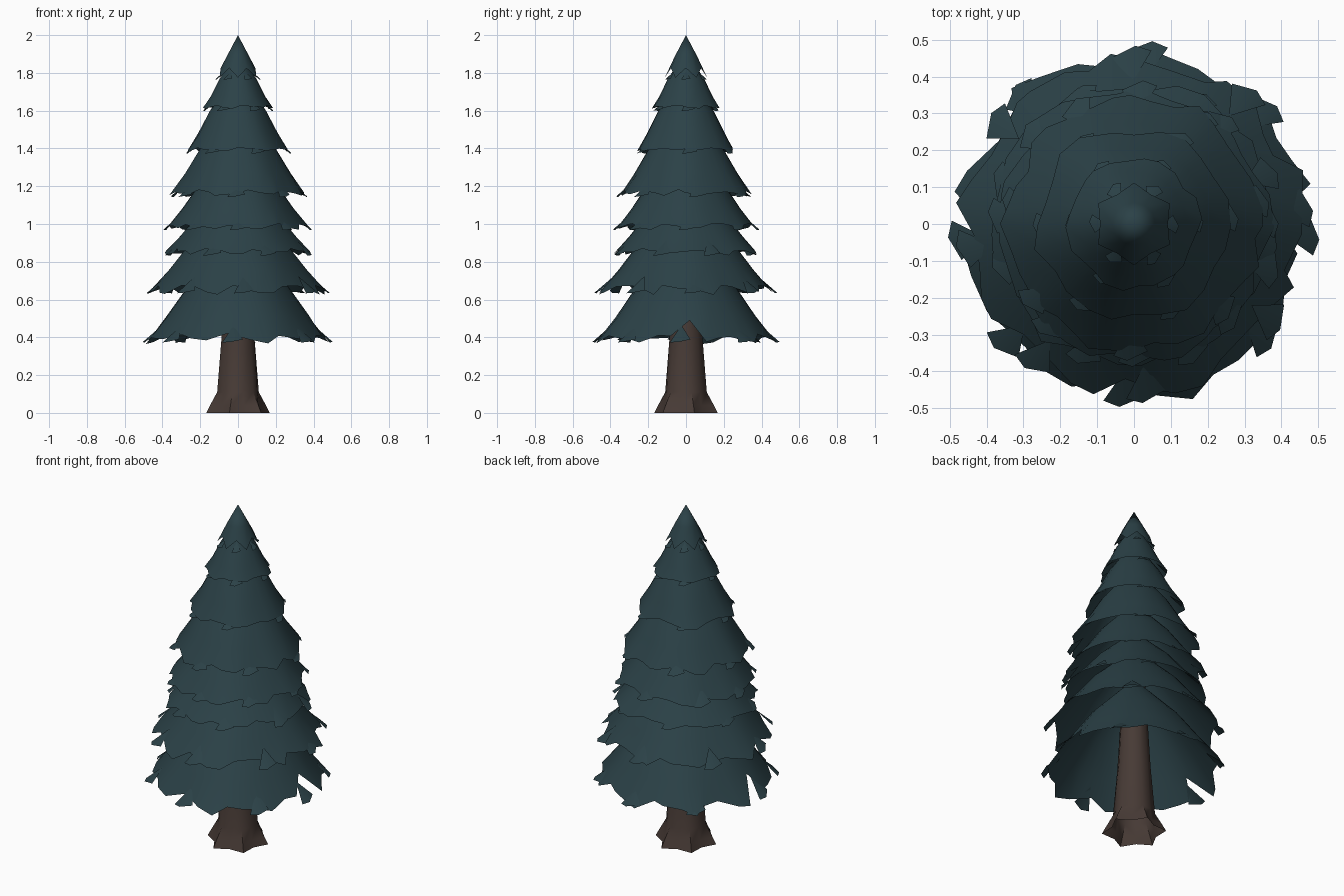
import bpy, bmesh, math, random
from mathutils import Vector

if "Cube" in bpy.data.objects:
    bpy.data.objects.remove(bpy.data.objects["Cube"])

random.seed(11)
TAU = math.tau


def material(name, rgb):
    m = bpy.data.materials.new(name)
    m.diffuse_color = (*rgb, 1)
    m.use_nodes = True
    m.node_tree.nodes["Principled BSDF"].inputs["Base Color"].default_value = m.diffuse_color
    return m


needles = material("dark teal needles", (0.024, 0.053, 0.063))
bark = material("brown bark", (0.063, 0.043, 0.036))


def finish(bm, name, mat):
    me = bpy.data.meshes.new(name)
    bm.to_mesh(me)
    bm.free()
    ob = bpy.data.objects.new(name, me)
    bpy.context.collection.objects.link(ob)
    me.materials.append(mat)
    bpy.context.view_layer.objects.active = ob
    ob.select_set(True)
    bpy.ops.object.shade_smooth_by_angle(angle=math.radians(50))
    ob.select_set(False)
    return ob


def polar(r, a, z):
    return Vector((r * math.cos(a), r * math.sin(a), z))


def bridge(bm, low, high):
    n = len(low)
    for i in range(n):
        j = (i + 1) % n
        bm.faces.new((low[i], low[j], high[j], high[i]))


# Trunk with a lobed root flare, open underneath
bm = bmesh.new()
N = 12
rings = []
for z, r, lobe in [(0, .152, .022), (.04, .135, .018), (.11, .110, .004),
                   (.40, .090, 0), (.85, .065, 0), (1.7, .015, 0)]:
    rings.append([bm.verts.new(polar(r + lobe * (1 if i % 2 == 0 else -1), TAU * i / N + .26, z))
                  for i in range(N)])
for a, b in zip(rings, rings[1:]):
    bridge(bm, a, b)
bm.faces.new(rings[-1])
finish(bm, "trunk", bark)


def tuft(bm, a, r, z, size):
    """Folded spray of needles lying just under the skirt, poking past its hem."""
    w = size / max(r, .05) * .6
    top = bm.verts.new(polar(r - size * 1.1, a, z + size * .95))
    left = bm.verts.new(polar(r - size * .12, a - w, z - size * .02))
    right = bm.verts.new(polar(r - size * .3, a + w, z + size * .15))
    mid = bm.verts.new(polar(r, a - w * .2, z))
    bm.faces.new((top, left, mid))
    bm.faces.new((top, mid, right))


def tier(name, z, r, height, tufts, turn, notch=False):
    """Open skirt of branches with a ragged, toothed hem."""
    bm = bmesh.new()
    n = 36 if r > .3 else 24
    teeth = [.02, .04, -.03, -.015]
    prof = [(.935, 0), (.75, .28), (.525, .60), (.15, 1.0)]
    wob = [teeth[i % 4] + random.uniform(-.03, .03) for i in range(n)]
    rings = []
    for k, (fr, fz) in enumerate(prof):
        ring = []
        for i in range(n):
            a = TAU * i / n + turn
            lobes = 1 + (.018 * math.cos(6 * a + turn) + .012 * math.sin(4 * a + 9 * turn)) * (1 - fz)
            rr, zz = r * fr * lobes, z + height * fz
            if k == 0:
                rr *= 1 + wob[i]
                zz += .02 - wob[i] * r * .9
                a += random.uniform(-.05, .05)
            if notch and i in (0, n // 2) and k == 0:
                rr, zz = r * .78, z + .115
            ring.append(bm.verts.new(polar(rr, a, zz)))
        rings.append(ring)
    for lo, hi in zip(rings, rings[1:]):
        bridge(bm, lo, hi)
    for i in range(tufts):
        a = TAU * i / tufts + turn + random.uniform(-.1, .1)
        tuft(bm, a, r * random.uniform(.99, 1.03), z, .045 + .1 * r)
    finish(bm, name, needles)


# Branch tiers: hem height, reach, rise, tuft count, rotation
TIERS = [(.375, .495, .50, 8, 0, True),
         (.635, .478, .44, 8, .1, False),
         (.835, .405, .36, 8, .4, False),
         (.970, .388, .40, 8, .0, False),
         (1.145, .365, .44, 7, .2, False),
         (1.375, .277, .38, 6, .0, False),
         (1.600, .188, .275, 6, .1, False)]
for i, t in enumerate(TIERS):
    tier(f"branch_tier_{i + 1}", *t)

# Pointed crown with a zigzag hem and six small tufts
bm = bmesh.new()
n = 12
hem = [bm.verts.new(polar(.112 if i % 2 == 0 else .092, TAU * i / n + .52,
                          1.775 if i % 2 == 0 else 1.825)) for i in range(n)]
mid = [bm.verts.new(polar(.058, TAU * i / n + .52, 1.89)) for i in range(n)]
bridge(bm, hem, mid)
tip = bm.verts.new((0, 0, 2))
for i in range(n):
    bm.faces.new((mid[i], mid[(i + 1) % n], tip))
for i in range(6):
    tuft(bm, TAU * i / 6, .122, 1.765, .045)
finish(bm, "crown", needles)
